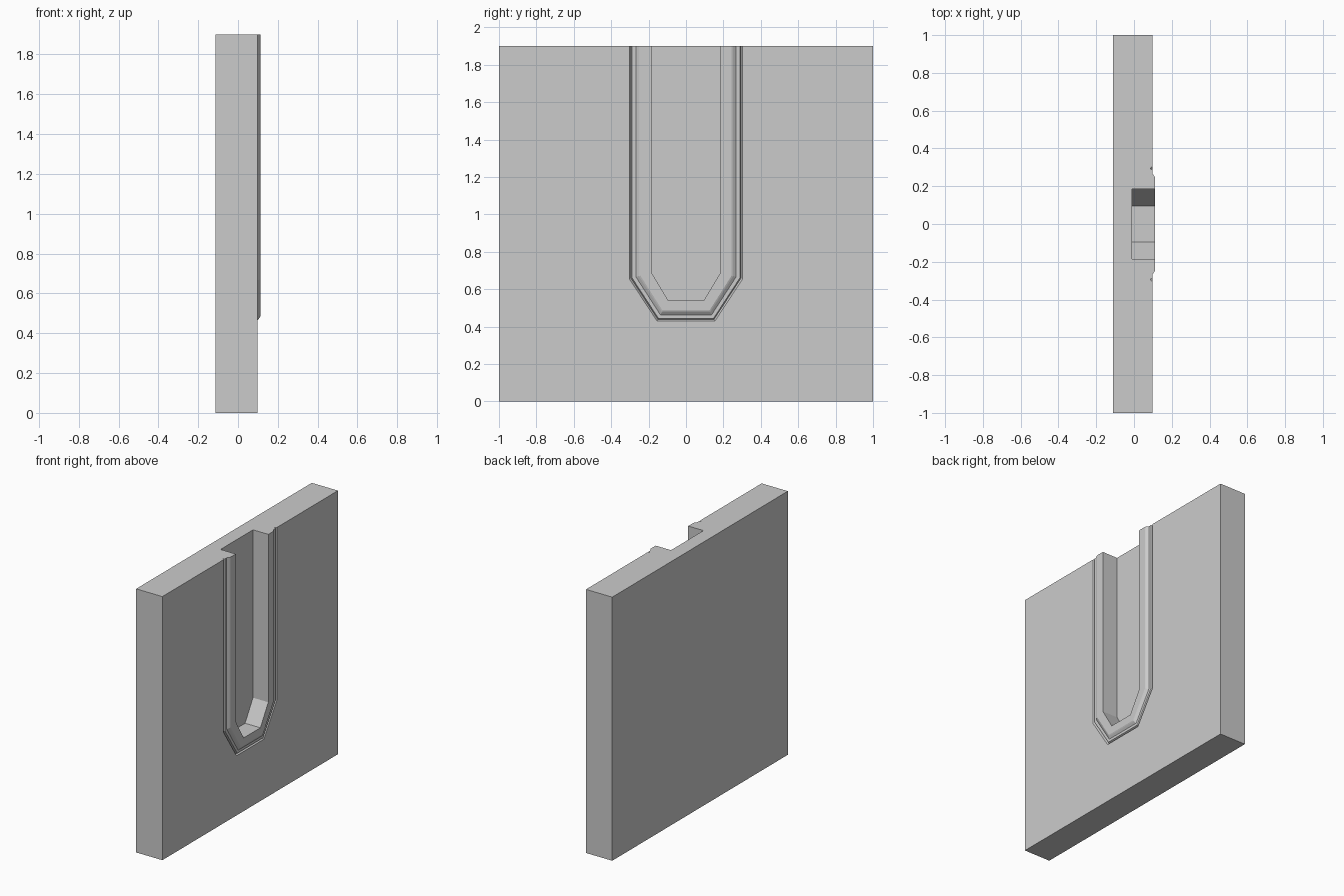
import bpy, bmesh

cube = bpy.data.objects.get("Cube")
if cube:
    bpy.data.objects.remove(cube, do_unlink=True)

BACK, FACE, FLOOR, RIM = -0.112, 0.097, -0.01, 0.112
HEIGHT = 1.9

grey = bpy.data.materials.new("plain grey")
grey.use_nodes = True
colour = (0.6, 0.6, 0.6, 1)
grey.diffuse_color = colour
grey.node_tree.nodes["Principled BSDF"].inputs["Base Color"].default_value = colour

bm = bmesh.new()


def outline(t, x):
    """Open U-shaped loop, from the opening edge (t=0) to the outer groove (t=1)."""
    side, shoulder = 0.185 + 0.118 * t, 0.69 - 0.035 * t
    foot, bottom = 0.095 + 0.06 * t, 0.54 - 0.11 * t
    half = [(side, HEIGHT), (side, shoulder), (foot, bottom)]
    path = [(-y, z) for y, z in half] + half[::-1]
    return [bm.verts.new((x, y, z)) for y, z in path]


# Moulding profile: recess wall, flat rim, bevel, narrow groove
profile = [(0, FLOOR), (0, RIM), (0.5, RIM), (0.57, 0.108), (0.7, FACE),
           (0.87, FACE), (0.92, 0.085), (1, FACE)]
rings = [outline(t, x) for t, x in profile]
for inner, outer in zip(rings, rings[1:]):
    for i in range(len(inner) - 1):
        bm.faces.new((inner[i], inner[i + 1], outer[i + 1], outer[i]))
bm.faces.new(rings[0])

# Slab around the moulding
front = [bm.verts.new((FACE, y, z)) for y, z in
         ((-1, HEIGHT), (-1, 0), (1, 0), (1, HEIGHT))]
back = [bm.verts.new((BACK, v.co.y, v.co.z)) for v in front]
for i in range(3):
    bm.faces.new((front[i], front[i + 1], back[i + 1], back[i]))
bm.faces.new(back)
bm.faces.new(front + rings[-1][::-1])

# Notched top follows the moulding profile
left_edge = [ring[0] for ring in rings]
right_edge = [ring[-1] for ring in rings]
bm.faces.new([back[0], front[0]] + left_edge[::-1] + right_edge + [front[3], back[3]])

bmesh.ops.recalc_face_normals(bm, faces=bm.faces)
mesh = bpy.data.meshes.new("recessed_panel")
bm.to_mesh(mesh)
bm.free()
mesh.materials.append(grey)
panel = bpy.data.objects.new("recessed_panel", mesh)
bpy.context.collection.objects.link(panel)
